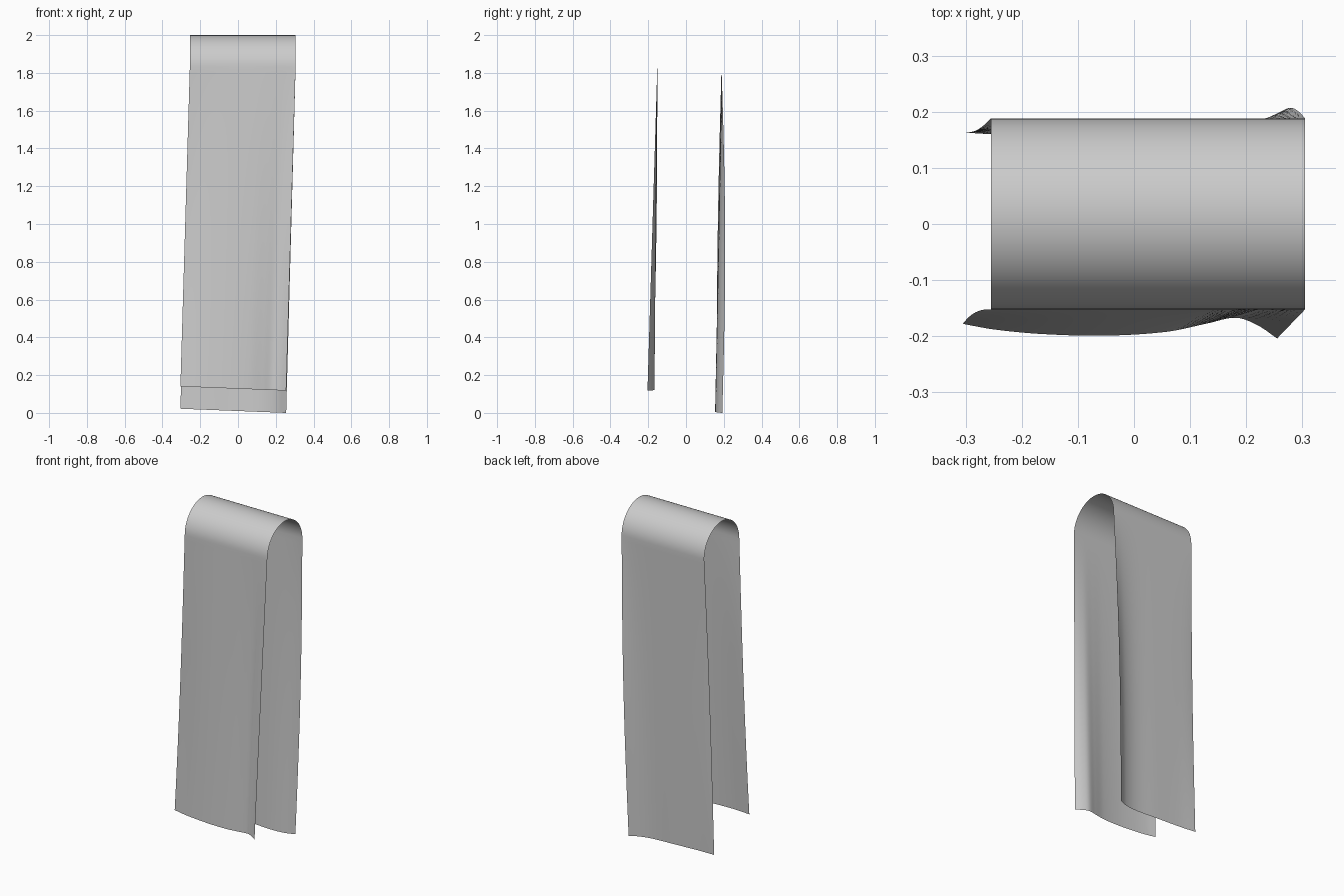
import bpy, bmesh, math

if "Cube" in bpy.data.objects:
    bpy.data.objects.remove(bpy.data.objects["Cube"])

NU, NT, NA = 56, 60, 32          # across, down each panel, around the fold
R, CY, SPRING = 0.17, 0.018, 1.83


def curve(keys, u):
    """Smooth Catmull-Rom curve through (position, value) keys."""
    i = 0
    while i < len(keys) - 2 and u > keys[i + 1][0]:
        i += 1

    def slope(k):
        a, b = keys[max(k - 1, 0)], keys[min(k + 1, len(keys) - 1)]
        return (b[1] - a[1]) / (b[0] - a[0])
    (x0, y0), (x1, y1) = keys[i], keys[i + 1]
    h = x1 - x0
    s = (u - x0) / h
    return ((2*s**3 - 3*s**2 + 1) * y0 + (s**3 - 2*s**2 + s) * h * slope(i)
            + (3*s**2 - 2*s**3) * y1 + (s**3 - s**2) * h * slope(i + 1))


# wavy bottom hems: (position across, y)
FRONT_HEM = [(0, -0.178), (0.1, -0.188), (0.25, -0.196), (0.45, -0.199), (0.65, -0.192),
             (0.78, -0.177), (0.87, -0.167), (0.94, -0.181), (1, -0.204)]
BACK_HEM = [(0, 0.163), (0.2, 0.157), (0.5, 0.156), (0.75, 0.155), (0.9, 0.168), (1, 0.192)]


def panel_point(u, t, front):
    """Point on a hanging panel, t = 0 at the fold and 1 at the hem."""
    x = -0.255 + 0.56 * u - 0.05 * t
    z_hem = (0.14 if front else 0.022) - 0.022 * u
    z = SPRING + (z_hem - SPRING) * t
    if front:
        y0 = CY - R
        y = y0 + (curve(FRONT_HEM, u) - y0) * t ** (1 + 1.6 * (1 - u) ** 8)
    else:
        y0 = CY + R
        y = y0 + (curve(BACK_HEM, u) - y0) * t
        y += 0.017 * math.sin(math.pi * t) * u ** 8         # flared right edge
        y -= 0.008 * math.sin(math.pi * t) * (1 - u) ** 8   # tucked left edge
    return x, y, z


def column(u):
    """One strip of points from the front hem, over the fold, to the back hem."""
    pts = [panel_point(u, 1 - i / NT, True) for i in range(NT)]
    for i in range(NA + 1):
        a = math.pi * (1 - i / NA)
        pts.append((-0.255 + 0.56 * u, CY + R * math.cos(a), SPRING + R * math.sin(a)))
    return pts + [panel_point(u, (i + 1) / NT, False) for i in range(NT)]


# Draped cloth sheet
bm = bmesh.new()
cols = [[bm.verts.new(p) for p in column(i / NU)] for i in range(NU + 1)]
for a, b in zip(cols, cols[1:]):
    for j in range(len(a) - 1):
        bm.faces.new((a[j], b[j], b[j + 1], a[j + 1])).smooth = True
mesh = bpy.data.meshes.new("hanging_towel")
bm.to_mesh(mesh)
bm.free()
towel = bpy.data.objects.new("hanging_towel", mesh)
bpy.context.collection.objects.link(towel)
